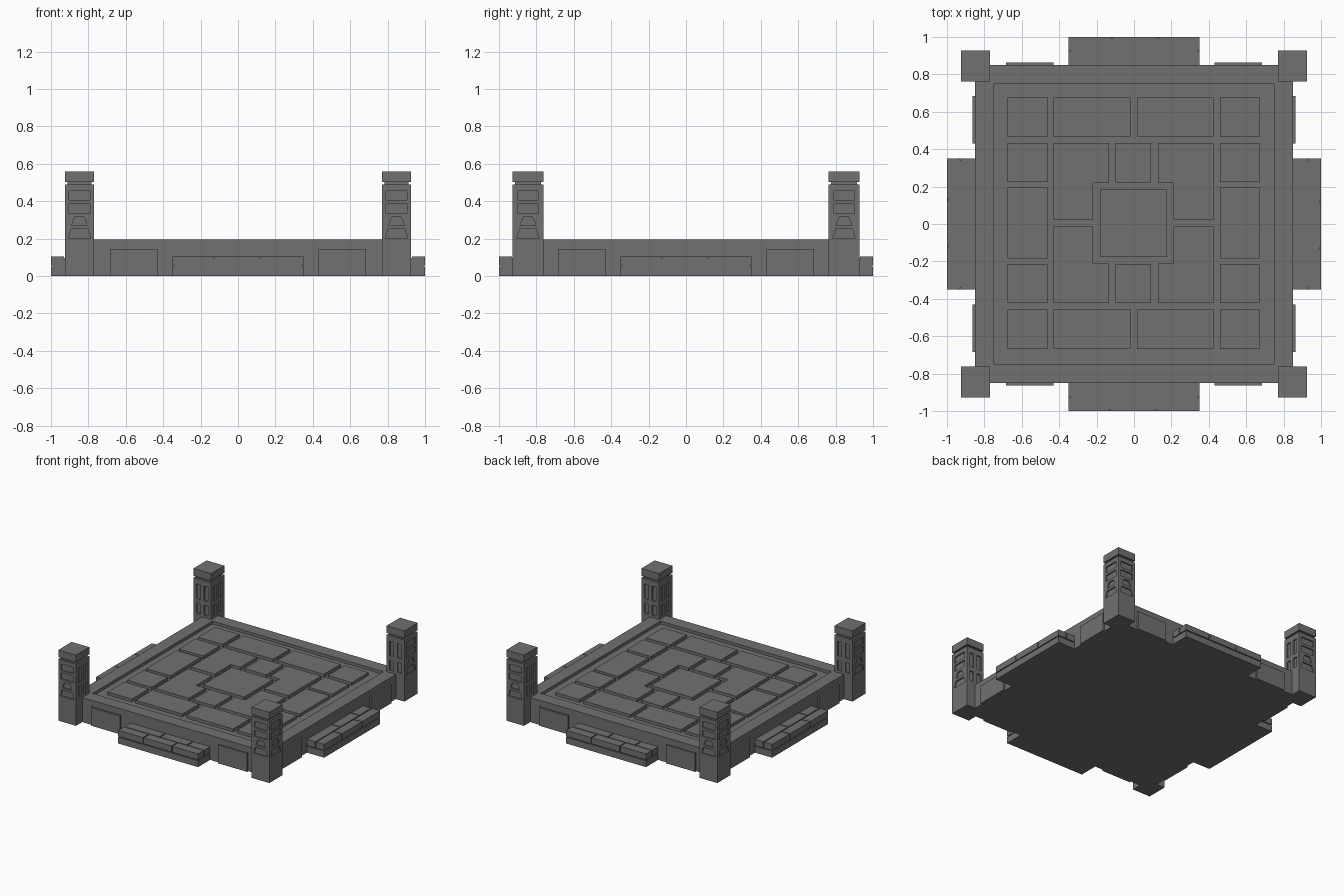
import bpy, bmesh, math
from mathutils import Vector

if "Cube" in bpy.data.objects:
    bpy.data.objects.remove(bpy.data.objects["Cube"])

stone = bpy.data.materials.new("dark grey stone")
stone.diffuse_color = (0.165, 0.165, 0.165, 1)
stone.use_nodes = True
stone.node_tree.nodes["Principled BSDF"].inputs["Base Color"].default_value = stone.diffuse_color


def prism(bm, pts, vec):
    """Extrude a 3D polygon along vec into a closed solid."""
    f = bm.faces.new([bm.verts.new(p) for p in pts])
    ext = bmesh.ops.extrude_face_region(bm, geom=[f])["geom"]
    verts = [g for g in ext if isinstance(g, bmesh.types.BMVert)]
    bmesh.ops.translate(bm, verts=verts, vec=Vector(vec))
    if f.is_valid is False:
        return
    bm.normal_update()


def box(bm, x0, x1, y0, y1, z0, z1):
    prism(bm, [(x0, y0, z0), (x1, y0, z0), (x1, y1, z0), (x0, y1, z0)], (0, 0, z1 - z0))


def finish(bm, name):
    # make sure every extruded solid is closed
    open_edges = [e for e in bm.edges if e.is_boundary]
    if open_edges:
        bmesh.ops.holes_fill(bm, edges=open_edges)
    bmesh.ops.recalc_face_normals(bm, faces=bm.faces[:])
    me = bpy.data.meshes.new(name)
    bm.to_mesh(me)
    bm.free()
    me.materials.append(stone)
    ob = bpy.data.objects.new(name, me)
    bpy.context.collection.objects.link(ob)
    return ob


def four_sides(ob):
    """Repeat a front part on the other three sides."""
    for i, side in enumerate(("right", "back", "left"), 1):
        o = bpy.data.objects.new(f"{ob.name}_{side}", ob.data)
        o.rotation_euler.z = i * math.pi / 2
        bpy.context.collection.objects.link(o)


TOP, FLOOR = 0.195, 0.172

# platform body: one block with a sunken square floor
bm = bmesh.new()
box(bm, -0.85, 0.85, -0.85, 0.85, 0, TOP)
bm.normal_update()
top = max(bm.faces, key=lambda f: f.calc_center_median().z)
bmesh.ops.inset_region(bm, faces=[top], thickness=0.142)
ext = bmesh.ops.extrude_face_region(bm, geom=[top])["geom"]
bmesh.ops.translate(bm, verts=[g for g in ext if isinstance(g, bmesh.types.BMVert)],
                    vec=(0, 0, FLOOR - TOP))
if top.is_valid:
    bmesh.ops.delete(bm, geom=[top], context='FACES')
finish(bm, "platform")

# floor tiles
bm = bmesh.new()


def tile(x0, x1, y0, y1):
    box(bm, x0, x1, y0, y1, FLOOR - 0.01, TOP)


outer_x = ((-0.675, -0.463), (0.46, 0.67))
for x0, x1 in outer_x:
    for y0, y1 in ((0.467, 0.677), (0.225, 0.432), (-0.185, 0.195),
                   (-0.423, -0.217), (-0.668, -0.457)):
        tile(x0, x1, y0, y1)
for y0, y1 in ((0.467, 0.677), (-0.668, -0.457)):
    tile(-0.43, -0.02, y0, y1)
    tile(0.015, 0.425, y0, y1)
for y0, y1 in ((0.222, 0.432), (-0.423, -0.213)):
    tile(-0.098, 0.092, y0, y1)
tile(-0.183, 0.177, -0.177, 0.185)
# L-shaped tiles around the centre
for xo, xi, xn in ((-0.43, -0.135, -0.218), (0.425, 0.127, 0.212)):
    for yo, yi, yn in ((0.432, 0.022, 0.22), (-0.423, -0.013, -0.212)):
        pts = [(xo, yo), (xi, yo), (xi, yn), (xn, yn), (xn, yi), (xo, yi)]
        prism(bm, [(x, y, FLOOR - 0.01) for x, y in pts], (0, 0, TOP - FLOOR + 0.01))
finish(bm, "floor_tiles")

# plain raised panels on the platform sides
bm = bmesh.new()
for s in (-1, 1):
    a, b = sorted((s * 0.43, s * 0.685))
    box(bm, a, b, -0.864, -0.84, 0, 0.145)
four_sides(finish(bm, "side_panels"))

# low steps: bottom slab, core and two rows of paving blocks
bm = bmesh.new()
box(bm, -0.35, 0.35, -1.0, -0.84, 0, 0.05)
box(bm, -0.342, 0.342, -0.992, -0.84, 0.045, 0.097)
for y0, y1, cuts in ((-1.0, -0.93, (-0.354, -0.13, 0.12, 0.354)),
                     (-0.922, -0.84, (-0.354, -0.04, 0.2, 0.354))):
    for a, b in zip(cuts, cuts[1:]):
        box(bm, a + 0.004, b - 0.004, y0, y1, 0.057, 0.105)
four_sides(finish(bm, "step"))

# corner pillars: shaft carved with shallow panels, mirrored to four corners
X0, X1, Y0, Y1 = 0.77, 0.925, 0.762, 0.928
bm = bmesh.new()
box(bm, X0, X1, Y0, Y1, 0, 0.488)
shaft = finish(bm, "pillar_shafts")

D = 0.01
wide = [[(-.055, .405), (.055, .405), (.055, .455), (-.055, .455)],
        [(-.055, .335), (.055, .335), (.055, .385), (-.055, .385)],
        [(-.042, .27), (.042, .27), (.025, .315), (-.025, .315)],
        [(-.06, .2), (.06, .2), (.045, .25), (-.045, .25)]]
narrow = [[(c - .018, a), (c + .018, a), (c + .018, b), (c - .018, b)]
          for c in (-.034, .034) for a, b in ((.33, .445), (.215, .295))]
cx, cy = (X0 + X1) / 2, (Y0 + Y1) / 2
bm = bmesh.new()
for shapes, px, py, s in ((wide, X1, Y1, 1), (narrow, X0, Y0, -1)):
    for pts in shapes:
        prism(bm, [(px - s * D, cy + u, z) for u, z in pts], (s * 2 * D, 0, 0))
        prism(bm, [(cx + u, py - s * D, z) for u, z in pts], (0, s * 2 * D, 0))
cutter = finish(bm, "carving_cutter")
cutter.hide_render = True
cutter.hide_viewport = True
mod = shaft.modifiers.new("carving", 'BOOLEAN')
mod.operation = 'DIFFERENCE'
mod.solver = 'EXACT'
mod.object = cutter

# neck and cap blocks
bm = bmesh.new()
box(bm, X0 + .014, X1 - .014, Y0 + .014, Y1 - .014, 0.48, 0.51)
box(bm, X0, X1, Y0, Y1, 0.503, 0.56)
caps = finish(bm, "pillar_caps")
for ob in (shaft, caps):
    m = ob.modifiers.new("corners", 'MIRROR')
    m.use_axis = (True, True, False)
    m.use_clip = False
    m.use_mirror_merge = False
